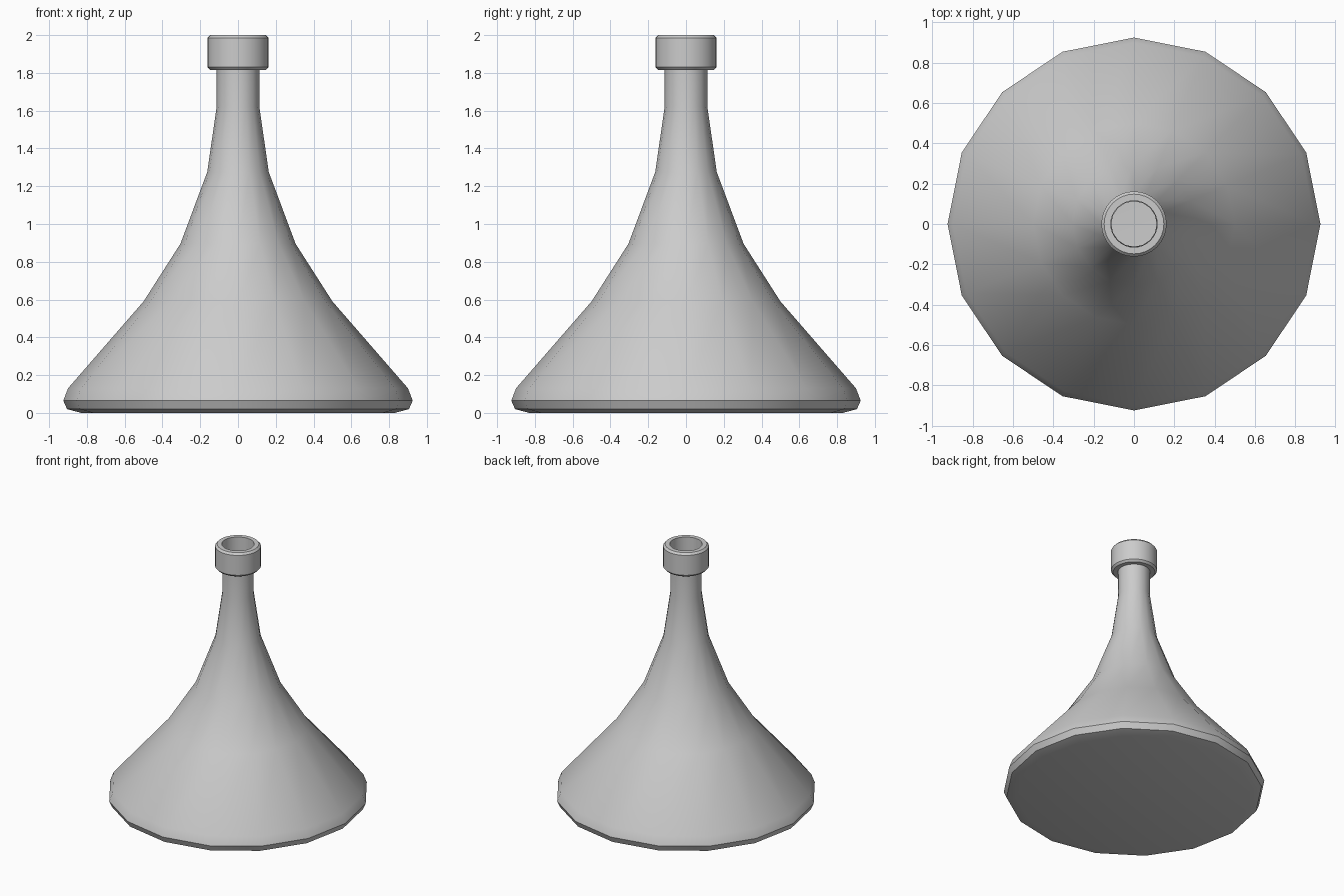
import bpy, bmesh
from math import cos, sin, tau, radians

if "Cube" in bpy.data.objects:
    bpy.data.objects.remove(bpy.data.objects["Cube"])


def lathe(name, profile, sides, angle, closed=False):
    """Revolve (radius, z) points around z; radius 0 ends in a flat cap."""
    bm = bmesh.new()
    rings = []
    for r, z in profile:
        rings.append([bm.verts.new((r * cos(tau * i / sides), r * sin(tau * i / sides), z))
                      for i in range(sides)])
    pairs = list(zip(rings, rings[1:]))
    if closed:
        pairs.append((rings[-1], rings[0]))
    else:
        bm.faces.new(rings[0][::-1])  # flat base
    for a, b in pairs:
        for i in range(sides):
            j = (i + 1) % sides
            bm.faces.new((a[i], a[j], b[j], b[i]))
    mesh = bpy.data.meshes.new(name)
    bm.to_mesh(mesh)
    bm.free()
    ob = bpy.data.objects.new(name, mesh)
    bpy.context.collection.objects.link(ob)
    bpy.ops.object.select_all(action='DESELECT')
    ob.select_set(True)
    bpy.context.view_layer.objects.active = ob
    bpy.ops.object.shade_smooth_by_angle(angle=radians(angle))
    return ob


# Conical flask body with an open neck
lathe("flask_body", [(0.83, 0), (0.905, 0.02), (0.925, 0.065), (0.90, 0.13),
                     (0.50, 0.59), (0.305, 0.895), (0.163, 1.275),
                     (0.113, 1.62), (0.113, 1.84)], 16, 40)

# Thick collar around the mouth
lathe("neck_collar", [(0.115, 1.815), (0.148, 1.815), (0.162, 1.83), (0.162, 1.985),
                      (0.148, 2.0), (0.115, 2.0)], 32, 40, closed=True)
